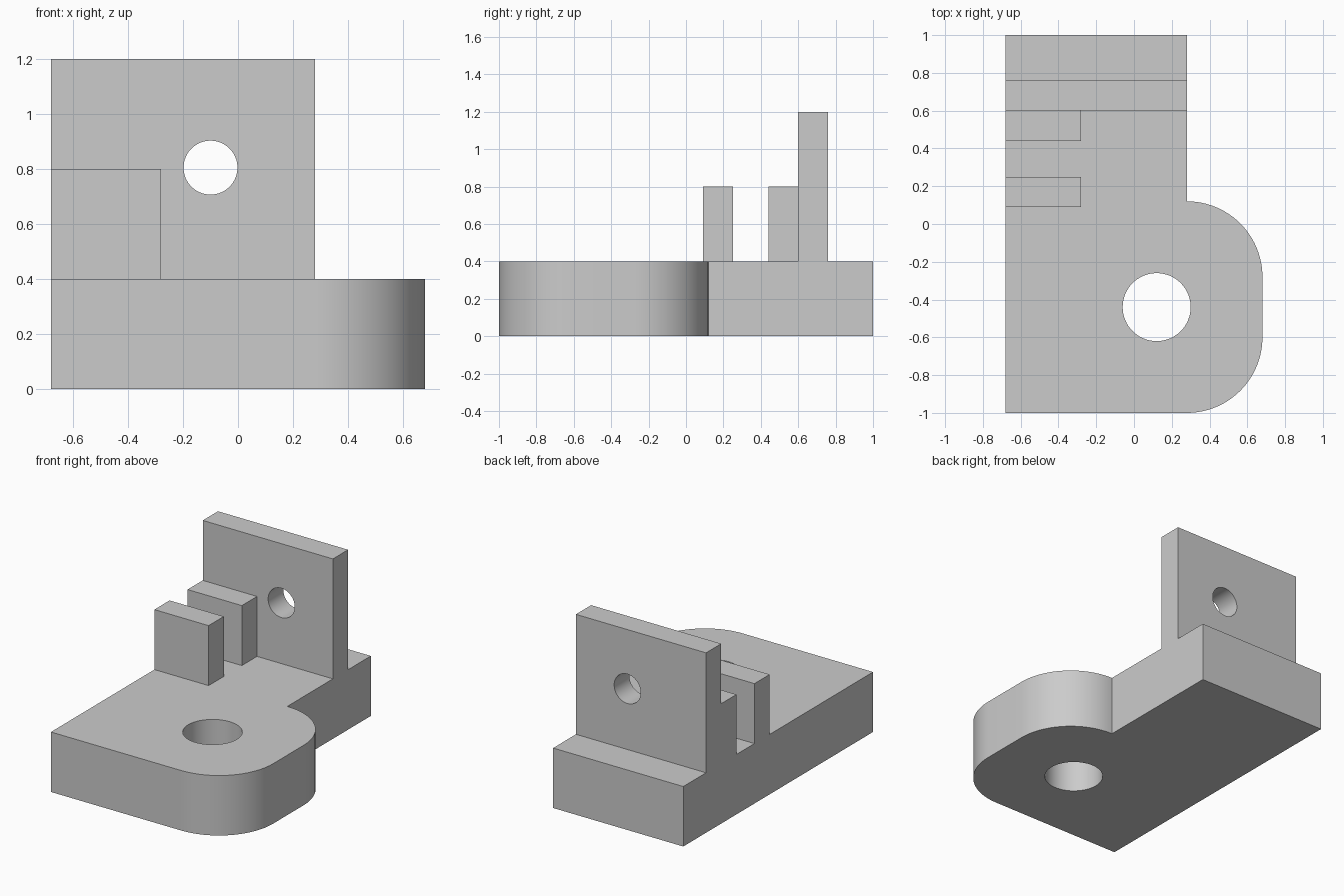
import bpy
import bmesh
from math import pi, sin, cos, radians
from mathutils import Matrix

cube = bpy.data.objects.get("Cube")
if cube:
    bpy.data.objects.remove(cube, do_unlink=True)

# Single plain grey material
grey = bpy.data.materials.new("light grey")
grey.use_nodes = True
color = (0.6, 0.6, 0.6, 1)
grey.diffuse_color = color
grey.node_tree.nodes["Principled BSDF"].inputs["Base Color"].default_value = color

LEFT, RIGHT = -0.68, 0.28      # width of the straight body
BASE_TOP = 0.4


def finish(name, bm):
    bmesh.ops.recalc_face_normals(bm, faces=bm.faces)
    mesh = bpy.data.meshes.new(name)
    bm.to_mesh(mesh)
    bm.free()
    mesh.materials.append(grey)
    obj = bpy.data.objects.new(name, mesh)
    bpy.context.collection.objects.link(obj)
    return obj


def prism(name, outline, z0, z1):
    bm = bmesh.new()
    face = bm.faces.new([bm.verts.new((x, y, z0)) for x, y in outline])
    top = bmesh.ops.extrude_face_region(bm, geom=[face])["geom"]
    verts = [v for v in top if isinstance(v, bmesh.types.BMVert)]
    bmesh.ops.translate(bm, verts=verts, vec=(0, 0, z1 - z0))
    return finish(name, bm)


def box(name, x0, x1, y0, y1, z0, z1):
    return prism(name, [(x0, y0), (x1, y0), (x1, y1), (x0, y1)], z0, z1)


def drill(obj, center, radius, axis):
    # Cut a round through hole, then drop the cutter
    bm = bmesh.new()
    turn = Matrix.Rotation(pi / 2, 4, "X") if axis == "Y" else Matrix()
    bmesh.ops.create_cone(bm, cap_ends=True, segments=64, radius1=radius,
                          radius2=radius, depth=1,
                          matrix=Matrix.Translation(center) @ turn)
    cutter = finish("hole_cutter", bm)
    cutter.hide_render = True
    mod = obj.modifiers.new("hole", "BOOLEAN")
    mod.operation = "DIFFERENCE"
    mod.solver = "EXACT"
    mod.object = cutter
    select(obj)
    bpy.ops.object.modifier_apply(modifier=mod.name)
    bpy.data.objects.remove(cutter, do_unlink=True)


def select(obj):
    bpy.ops.object.select_all(action="DESELECT")
    obj.select_set(True)
    bpy.context.view_layer.objects.active = obj


def arc(cx, cy, r, start, end, steps=24):
    angles = [radians(start + (end - start) * i / steps) for i in range(steps + 1)]
    return [(cx + r * cos(a), cy + r * sin(a)) for a in angles]


# Base: straight body with a rounded lobe on one side
outline = [(LEFT, -1)]
outline += arc(RIGHT, -0.6, 0.4, -90, 0)
outline += arc(RIGHT, -0.28, 0.4, 0, 90)
outline += [(RIGHT, 1), (LEFT, 1)]
base = prism("base_plate", outline, 0, BASE_TOP)
drill(base, (0.12, -0.44, 0.2), 0.18, "Z")

# Upright plate with a round hole
upright = box("upright_plate", LEFT, RIGHT, 0.6, 0.76, BASE_TOP, 1.2)
drill(upright, (-0.1, 0.68, 0.805), 0.098, "Y")

# Two short lugs in front of the upright
for name, y0, y1 in (("front_lug", 0.09, 0.25), ("rear_lug", 0.44, 0.6)):
    box(name, LEFT, -0.28, y0, y1, BASE_TOP, 0.8)

# Smooth the curved walls, keep the corners sharp
for obj in (base, upright):
    select(obj)
    bpy.ops.object.shade_smooth_by_angle(angle=radians(30))
